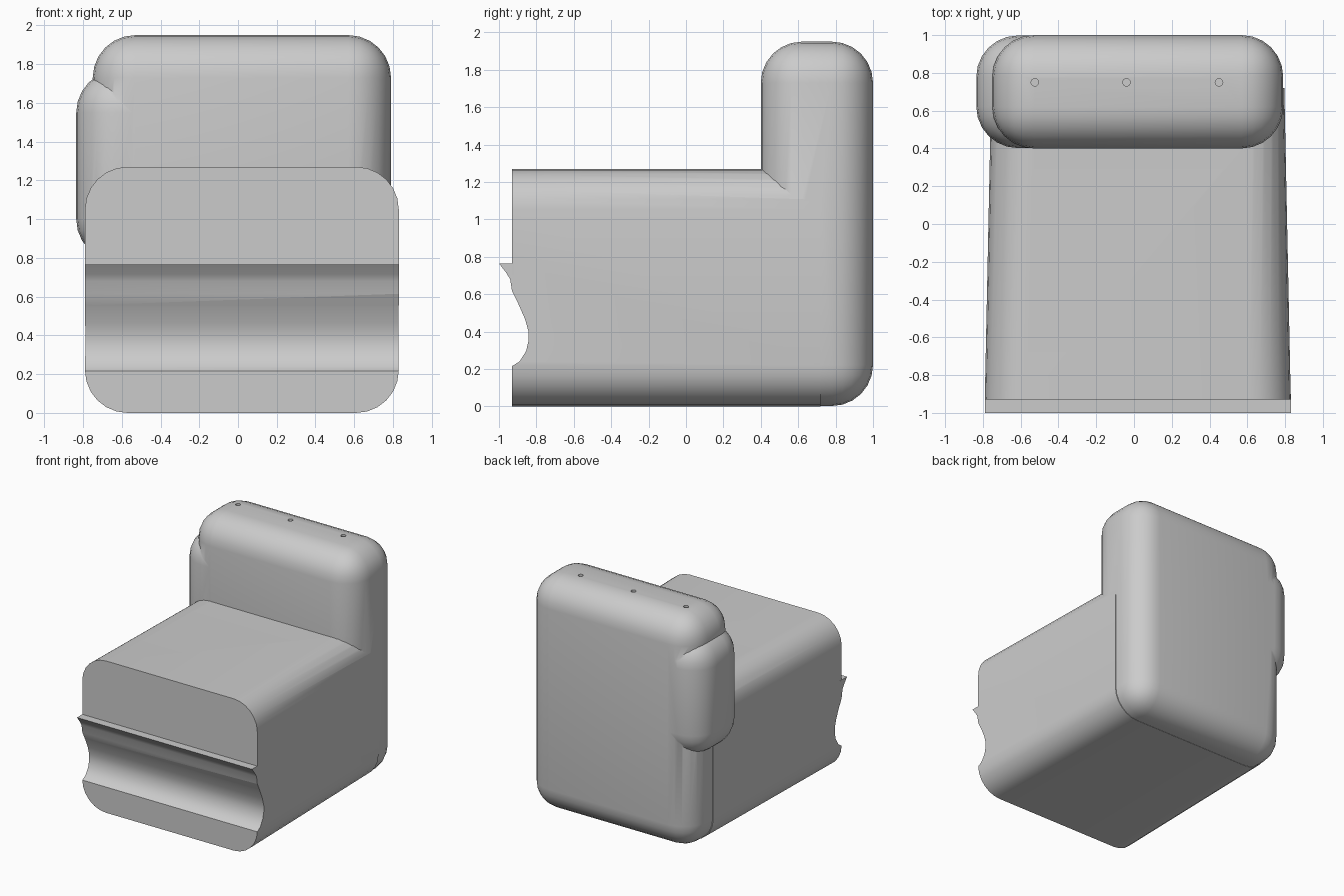
import bpy, bmesh, math
from mathutils import Vector

if "Cube" in bpy.data.objects:
    bpy.data.objects.remove(bpy.data.objects["Cube"])


def to_object(bm, name):
    bmesh.ops.recalc_face_normals(bm, faces=bm.faces)
    me = bpy.data.meshes.new(name)
    bm.to_mesh(me)
    bm.free()
    ob = bpy.data.objects.new(name, me)
    bpy.context.collection.objects.link(ob)
    return ob


def box_bm(lo, hi, radius=0.0, shape=None):
    bm = bmesh.new()
    bmesh.ops.create_cube(bm, size=1)
    for v in bm.verts:
        v.co = Vector([lo[i] if v.co[i] < 0 else hi[i] for i in range(3)])
        if shape:
            shape(v)
    if radius:
        bmesh.ops.bevel(bm, geom=bm.edges[:], offset=radius, offset_type='OFFSET',
                        segments=6, profile=0.5, affect='EDGES')
    return bm


def combine(target, other, operation):
    mod = target.modifiers.new(operation.lower(), 'BOOLEAN')
    mod.operation = operation
    mod.solver = 'EXACT'
    mod.object = other
    bpy.context.view_layer.objects.active = target
    bpy.ops.object.modifier_apply(modifier=mod.name)
    bpy.data.objects.remove(other)


# Upright back block
body = to_object(box_bm((-0.75, 0.4, 0.002), (0.79, 1.0, 1.95), 0.22), "rounded_body")

# Rounded pad bulging from the left side of the upright
pad = to_object(box_bm((-0.835, 0.402, 0.78), (-0.3, 0.998, 1.77), 0.22), "side_pad")
combine(body, pad, 'UNION')


# Long base, slightly wider at the front, with flat cut ends
def taper(v):
    t = (v.co.y + 0.93) / 1.93
    v.co.x = -0.79 + 0.04 * t if v.co.x < 0 else 0.83 - 0.04 * t


bm = box_bm((-1, -1.3, 0), (1, 1.2, 1.27), 0.22, taper)
for y, n in ((-0.93, -1), (0.72, 1)):
    bmesh.ops.bisect_plane(bm, geom=bm.verts[:] + bm.edges[:] + bm.faces[:],
                           plane_co=(0, y, 0), plane_no=(0, n, 0), clear_outer=True)
    bmesh.ops.holes_fill(bm, edges=[e for e in bm.edges if e.is_boundary], sides=0)
combine(body, to_object(bm, "base"), 'UNION')

# Front lip stock, then a curved groove carved along the front
lip = to_object(box_bm((-0.79, -1.0, 0.5), (0.83, -0.9, 0.765)), "front_lip")
combine(body, lip, 'UNION')
profile = [(-1.1, 0.83), (-1.0, 0.765), (-0.962, 0.715), (-0.94, 0.68), (-0.93, 0.615),
           (-0.895, 0.545), (-0.86, 0.465), (-0.842, 0.40), (-0.842, 0.35),
           (-0.855, 0.295), (-0.89, 0.24), (-0.93, 0.215), (-1.1, 0.1)]
bm = bmesh.new()
face = bm.faces.new([bm.verts.new((-1, y, z)) for y, z in profile])
ext = bmesh.ops.extrude_face_region(bm, geom=[face])
bmesh.ops.translate(bm, vec=(2, 0, 0),
                    verts=[g for g in ext["geom"] if isinstance(g, bmesh.types.BMVert)])
combine(body, to_object(bm, "groove_cutter"), 'DIFFERENCE')

# Three small holes in the top
for x in (-0.525, -0.04, 0.45):
    bm = bmesh.new()
    bmesh.ops.create_cone(bm, cap_ends=True, segments=16, radius1=0.02, radius2=0.02, depth=0.2)
    bmesh.ops.translate(bm, verts=bm.verts[:], vec=(x, 0.75, 1.95))
    combine(body, to_object(bm, "hole_cutter"), 'DIFFERENCE')

# Smooth shading with crisp creases
bpy.ops.object.select_all(action='DESELECT')
body.select_set(True)
bpy.context.view_layer.objects.active = body
bpy.ops.object.shade_smooth_by_angle(angle=math.radians(32))
